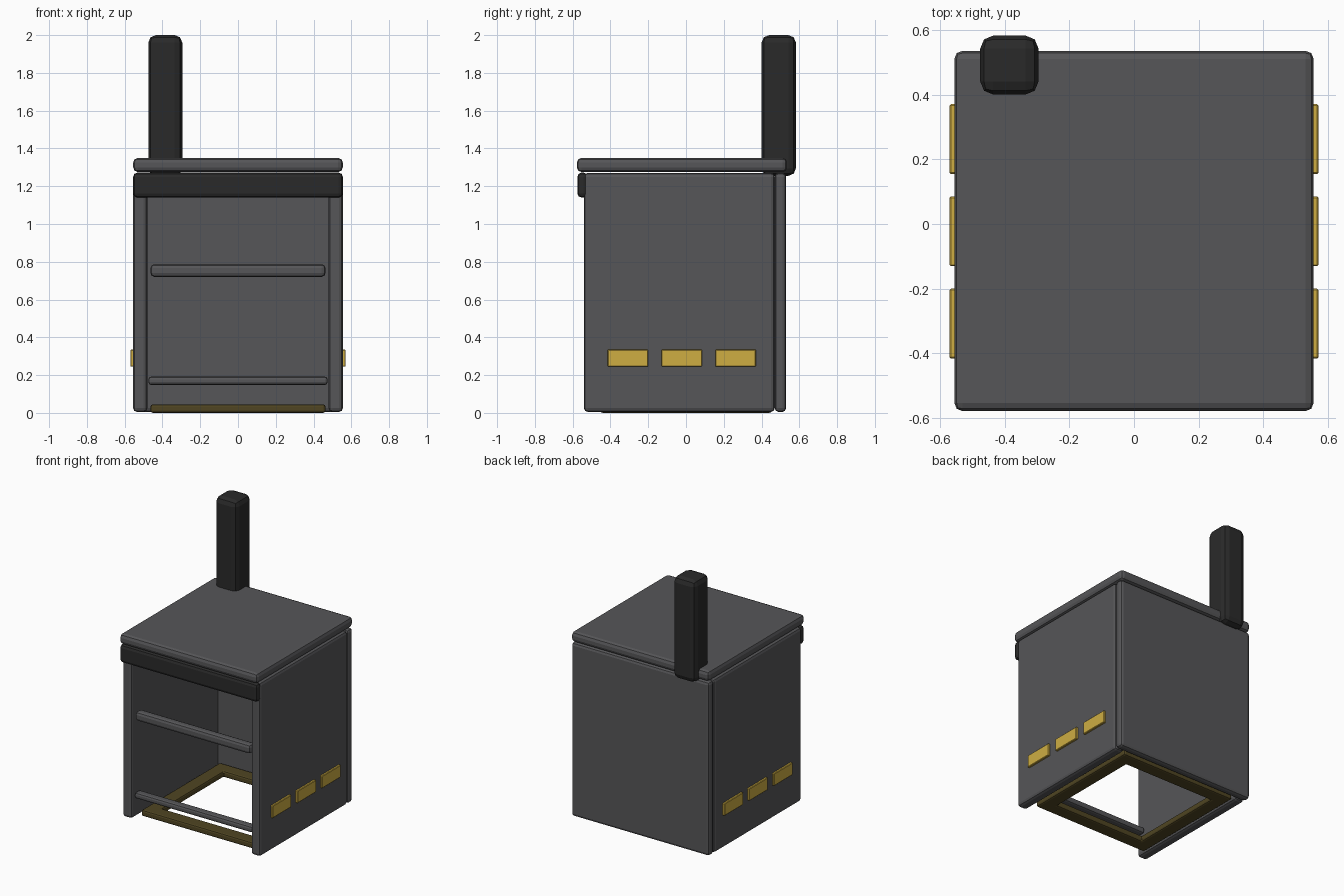
import bpy

if "Cube" in bpy.data.objects:
    bpy.data.objects.remove(bpy.data.objects["Cube"])


def material(name, rgb):
    m = bpy.data.materials.new(name)
    m.diffuse_color = (*rgb, 1)
    m.use_nodes = True
    m.node_tree.nodes["Principled BSDF"].inputs["Base Color"].default_value = m.diffuse_color
    return m


GREY = material("steel grey", (0.093, 0.093, 0.098))
BLACK = material("soot black", (0.023, 0.023, 0.023))
GOLD = material("brass", (0.62, 0.42, 0.055))
OLIVE = material("dark olive", (0.08, 0.06, 0.016))


def add_bevel(ob, width, segments=2):
    if width:
        b = ob.modifiers.new("bevel", 'BEVEL')
        b.width = width
        b.segments = segments
        b.limit_method = 'ANGLE'


def box(name, x, y, z, mat, bevel=0.0, segments=2):
    """Bevelled box given by its (min, max) range on each axis."""
    bpy.ops.mesh.primitive_cube_add(size=1)
    ob = bpy.context.object
    ob.name = name
    for v in ob.data.vertices:
        v.co = [r[0] if c < 0 else r[1] for c, r in zip(v.co, (x, y, z))]
    ob.data.materials.append(mat)
    add_bevel(ob, bevel, segments)
    return ob


# Side walls with three vent plates each
for side, s in (("left", -1), ("right", 1)):
    box(f"{side}_wall", sorted((s * 0.48, s * 0.555)), (-0.54, 0.47), (0.005, 1.27), GREY, 0.02)
    for i in range(3):
        y = -0.415 + i * 0.285
        box(f"{side}_vent_{i + 1}", sorted((s * 0.54, s * 0.57)), (y, y + 0.215),
            (0.245, 0.335), GOLD, 0.004, 1)

# Back wall and lid
box("back_wall", (-0.555, 0.555), (0.47, 0.53), (0.005, 1.27), GREY, 0.02)
box("lid", (-0.555, 0.555), (-0.578, 0.535), (1.275, 1.35), GREY, 0.025)

# Front trim and cross bars
box("front_band", (-0.555, 0.555), (-0.575, -0.52), (1.14, 1.272), BLACK, 0.022)
box("upper_bar", (-0.463, 0.463), (-0.525, -0.46), (0.72, 0.787), GREY, 0.02)
box("lower_bar", (-0.475, 0.475), (-0.515, -0.455), (0.148, 0.192), GREY, 0.015)

# Chimney at the back left corner
box("chimney", (-0.475, -0.295), (0.40, 0.582), (1.255, 2.0), BLACK, 0.04)

# Open floor frame: a square ring
o, i = 0.463, 0.363
corners = [(-1, -1), (1, -1), (1, 1), (-1, 1)]
verts = [(cx * r, cy * (r - 0.01), z) for z in (0.0, 0.045) for r in (o, i) for cx, cy in corners]
faces = []
for k in range(4):
    n = (k + 1) % 4
    faces += [(k, k + 4, n + 4, n),                # underside
              (k + 8, n + 8, n + 12, k + 12),      # top
              (k, n, n + 8, k + 8),                # outer side
              (k + 4, k + 12, n + 12, n + 4)]      # inner side
mesh = bpy.data.meshes.new("floor_frame")
mesh.from_pydata(verts, [], faces)
mesh.materials.append(OLIVE)
frame = bpy.data.objects.new("floor_frame", mesh)
bpy.context.collection.objects.link(frame)
add_bevel(frame, 0.012)
